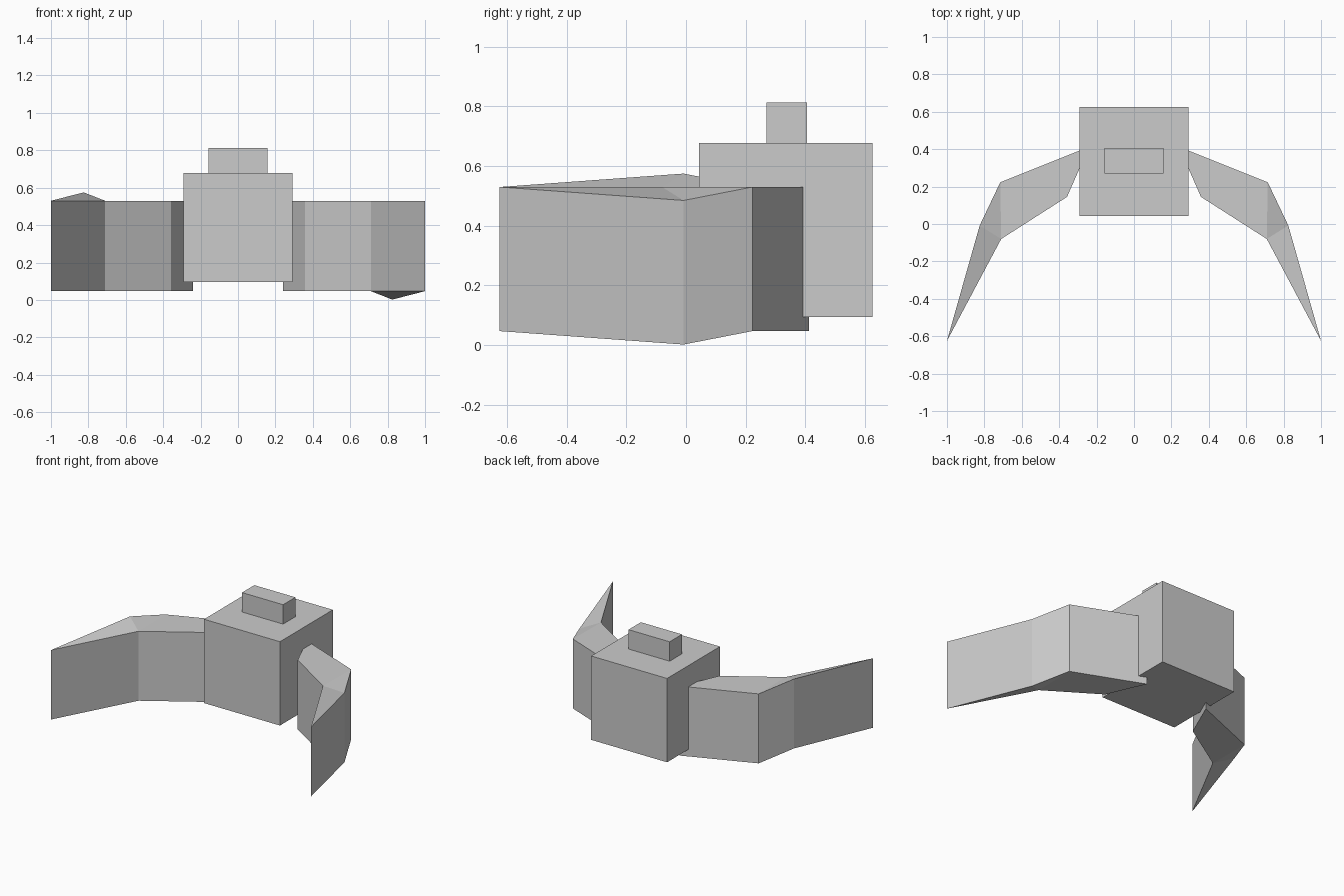
import bpy, bmesh

if "Cube" in bpy.data.objects:
    bpy.data.objects.remove(bpy.data.objects["Cube"])


def box(name, x, y, z):
    bpy.ops.mesh.primitive_cube_add(size=1, location=(sum(x) / 2, sum(y) / 2, sum(z) / 2))
    ob = bpy.context.object
    ob.name = name
    ob.dimensions = (x[1] - x[0], y[1] - y[0], z[1] - z[0])
    bpy.ops.object.transform_apply(location=False, rotation=False, scale=True)


# Plan outline of an arm: root, shoulder, elbow, tip, inner wrist, inner shoulder
OUTLINE = [(0.24, 0.413), (0.715, 0.223), (0.825, -0.008),
           (1.0, -0.625), (0.71, -0.08), (0.358, 0.145)]
TOP_FACES = [(0, 1, 4, 5), (1, 2, 4), (2, 3, 4)]


def arm(name, side):
    # The elbow dips on the right arm and rises on the left one
    bm = bmesh.new()
    low, high = [[bm.verts.new((side * x, y, z - (0.045 * side if i == 2 else 0)))
                  for i, (x, y) in enumerate(OUTLINE)] for z in (0.047, 0.53)]
    for face in TOP_FACES:
        for ring in (low, high):
            bm.faces.new([ring[i] for i in face])
    n = len(OUTLINE)
    for i in range(n):
        j = (i + 1) % n
        bm.faces.new((low[i], low[j], high[j], high[i]))
    bmesh.ops.recalc_face_normals(bm, faces=bm.faces)
    mesh = bpy.data.meshes.new(name)
    bm.to_mesh(mesh)
    bm.free()
    bpy.context.collection.objects.link(bpy.data.objects.new(name, mesh))


# Central body and the small block on top
box("body", (-0.292, 0.292), (0.044, 0.625), (0.095, 0.678))
box("top_block", (-0.158, 0.158), (0.27, 0.405), (0.67, 0.813))

# Curved arms
arm("right_arm", 1)
arm("left_arm", -1)
